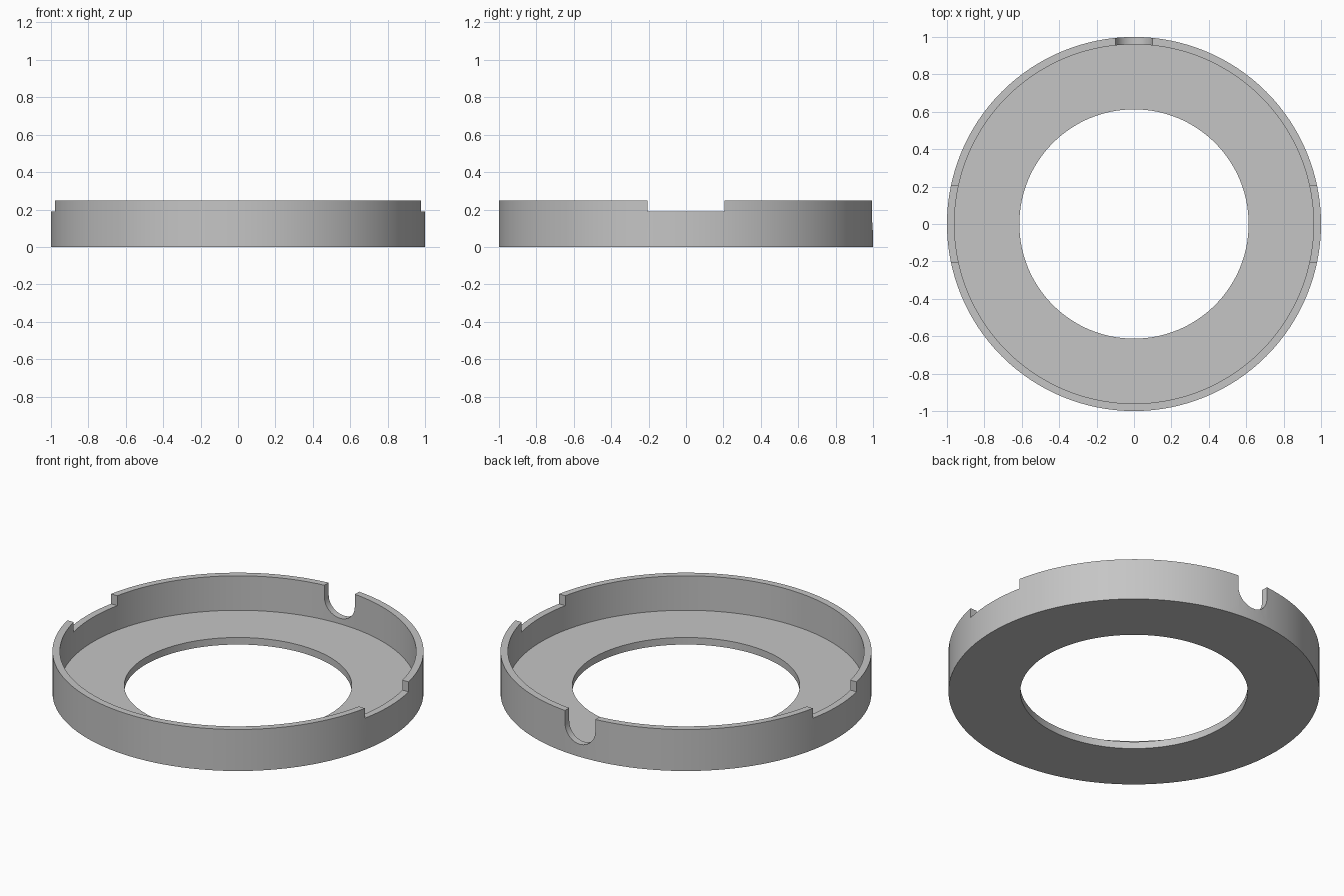
import bpy, bmesh, math

SEGMENTS = 128

cube = bpy.data.objects.get("Cube")
if cube:
    bpy.data.objects.remove(cube, do_unlink=True)

grey = bpy.data.materials.new("plain grey")
grey.use_nodes = True
colour = (0.56, 0.56, 0.56, 1)
grey.diffuse_color = colour
grey.node_tree.nodes["Principled BSDF"].inputs["Base Color"].default_value = colour


def make_object(name, bm):
    bmesh.ops.recalc_face_normals(bm, faces=bm.faces)
    mesh = bpy.data.meshes.new(name)
    bm.to_mesh(mesh)
    bm.free()
    mesh.materials.append(grey)
    obj = bpy.data.objects.new(name, mesh)
    bpy.context.collection.objects.link(obj)
    return obj


def revolve(name, profile):
    """Closed (radius, height) profile turned around z."""
    bm = bmesh.new()
    rings = []
    for i in range(SEGMENTS):
        a = 2 * math.pi * i / SEGMENTS
        rings.append([bm.verts.new((r * math.cos(a), r * math.sin(a), z)) for r, z in profile])
    n = len(profile)
    for i in range(SEGMENTS):
        p, q = rings[i], rings[(i + 1) % SEGMENTS]
        for j in range(n):
            k = (j + 1) % n
            bm.faces.new((p[j], q[j], q[k], p[k]))
    return make_object(name, bm)


def prism(name, outline, y0, y1):
    """(x, z) outline extruded along y."""
    bm = bmesh.new()
    face = bm.faces.new([bm.verts.new((x, y0, z)) for x, z in outline])
    ext = bmesh.ops.extrude_face_region(bm, geom=[face])
    verts = [v for v in ext["geom"] if isinstance(v, bmesh.types.BMVert)]
    bmesh.ops.translate(bm, verts=verts, vec=(0, y1 - y0, 0))
    return make_object(name, bm)


# Shallow tray: flat floor with a round opening and a thin upright rim
ring = revolve("rimmed_ring", [(0.613, 0), (1, 0), (1, 0.247), (0.96, 0.247),
                               (0.96, 0.042), (0.613, 0.042)])

# Shallow notches on both sides of the rim
side_cutter = prism("side_notch_cutter",
                    [(-1.2, 0.188), (1.2, 0.188), (1.2, 0.4), (-1.2, 0.4)], -0.205, 0.205)

# Round-bottomed slot in the back of the rim
radius, centre = 0.1, 0.175
arc = [math.pi + math.pi * i / 24 for i in range(25)]
outline = [(radius * math.cos(a), centre + radius * math.sin(a)) for a in arc]
slot_cutter = prism("back_slot_cutter", outline + [(radius, 0.4), (-radius, 0.4)], 0.8, 1.2)

for cutter in (side_cutter, slot_cutter):
    mod = ring.modifiers.new(cutter.name, 'BOOLEAN')
    mod.operation = 'DIFFERENCE'
    mod.solver = 'EXACT'
    mod.object = cutter

# Bake the cuts and remove the cutters
bpy.context.view_layer.objects.active = ring
ring.select_set(True)
for mod in list(ring.modifiers):
    bpy.ops.object.modifier_apply(modifier=mod.name)
for cutter in (side_cutter, slot_cutter):
    bpy.data.objects.remove(cutter, do_unlink=True)

bpy.ops.object.select_all(action='DESELECT')
ring.select_set(True)
bpy.ops.object.shade_smooth_by_angle(angle=math.radians(30))
